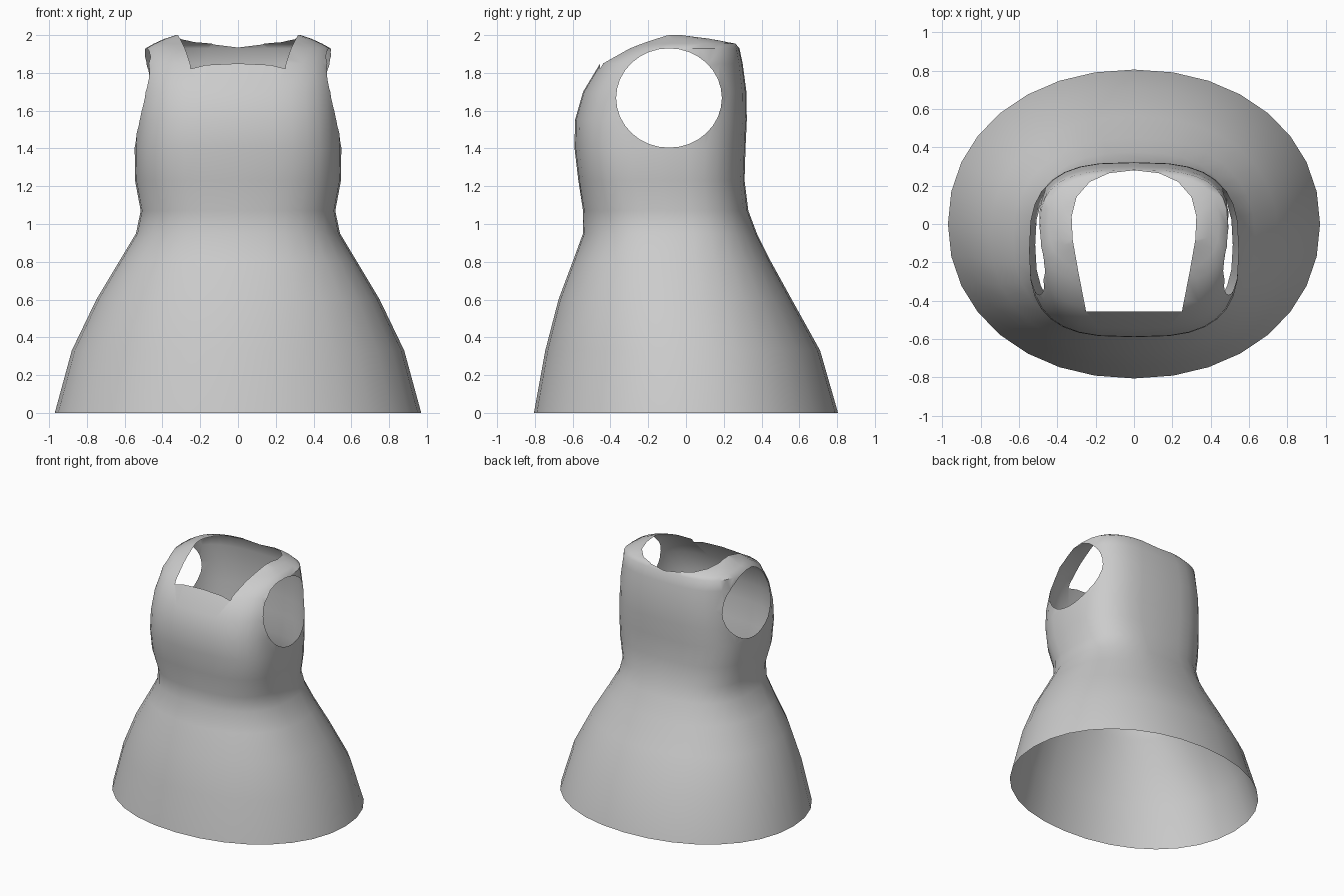
import bpy
import bmesh
import math

default = bpy.data.objects.get("Cube")
if default:
    bpy.data.objects.remove(default, do_unlink=True)


def material(name, value):
    mat = bpy.data.materials.new(name)
    mat.use_nodes = True
    mat.diffuse_color = (value, value, value, 1)
    mat.node_tree.nodes["Principled BSDF"].inputs["Base Color"].default_value = (value, value, value, 1)
    return mat


cloth = material("grey cloth", 0.6)
opening = material("opening", 0.1)  # temporary tag for faces to remove


def loft(name, rings, mats, bottom_index=0):
    """Closed solid through rings of points."""
    bm = bmesh.new()
    loops = [[bm.verts.new(p) for p in ring] for ring in rings]
    count = len(loops[0])
    for low, high in zip(loops, loops[1:]):
        for i in range(count):
            j = (i + 1) % count
            bm.faces.new((low[i], low[j], high[j], high[i]))
    bm.faces.new(loops[-1])
    bm.faces.new(loops[0][::-1]).material_index = bottom_index
    bmesh.ops.recalc_face_normals(bm, faces=bm.faces)
    mesh = bpy.data.meshes.new(name)
    bm.to_mesh(mesh)
    bm.free()
    for mat in mats:
        mesh.materials.append(mat)
    obj = bpy.data.objects.new(name, mesh)
    bpy.context.collection.objects.link(obj)
    return obj


def body_ring(z, half_width, front, back, power, sides=32):
    """Rounded-box section between a front and a back depth."""
    mid, depth = (front + back) / 2, (back - front) / 2
    ring = []
    for i in range(sides):
        a = math.tau * i / sides
        c, s = math.cos(a), math.sin(a)
        ring.append((half_width * math.copysign(abs(c) ** (2 / power), c),
                     mid + depth * math.copysign(abs(s) ** (2 / power), s), z))
    return ring


# Dress: height, half width, front, back, squareness
sections = [
    (0, .97, -.805, .805, 2.1),
    (.33, .88, -.745, .71, 2.1),
    (.6, .75, -.675, .56, 2.2),
    (.8, .63, -.60, .45, 2.3),
    (.95, .54, -.545, .375, 2.5),
    (1.07, .515, -.545, .33, 2.7),
    (1.23, .545, -.57, .31, 2.9),
    (1.4, .547, -.59, .315, 3),
    (1.55, .54, -.588, .322, 3),
    (1.7, .53, -.545, .32, 3),
    (1.85, .507, -.455, .30, 3),
    (1.93, .49, -.32, .283, 2.9),
    (1.955, .445, -.265, .265, 2.8),
    (1.98, .39, -.2, .17, 2.8),
    (2, .33, -.14, .03, 2.8),
]
dress = loft("dress", [body_ring(*s) for s in sections], [cloth, opening], 1)

# Armholes: one oval tunnel through both sides
oval = [(-.09 + .28 * math.cos(math.tau * i / 32), 1.667 + .263 * math.sin(math.tau * i / 32))
        for i in range(32)]
arm_cutter = loft("armhole_cutter", [[(x, y, z) for y, z in oval] for x in (-1, 1)], [opening])

# Neckline: square at the front, round at the back
half = [(.25, -.455), (.29, -.25), (.32, -.08), (.325, .04), (.30, .14), (.23, .22), (.13, .265)]
outline = half + [(0, .28)] + [(-x, y) for x, y in reversed(half)]
neck_cutter = loft("neck_cutter", [[(x, y, z) for x, y in outline] for z in (1.7, 2.3)], [opening])

bpy.ops.object.select_all(action="DESELECT")
bpy.context.view_layer.objects.active = dress
dress.select_set(True)
for cutter in (arm_cutter, neck_cutter):
    cutter.hide_render = True
    mod = dress.modifiers.new("cut", "BOOLEAN")
    mod.operation = "DIFFERENCE"
    mod.solver = "EXACT"
    mod.material_mode = "TRANSFER"
    mod.object = cutter
    bpy.ops.object.modifier_apply(modifier=mod.name)
    bpy.data.objects.remove(cutter, do_unlink=True)

# Keep only the cloth, leaving an open shell
tag = dress.data.materials.find(opening.name)
bm = bmesh.new()
bm.from_mesh(dress.data)
bmesh.ops.delete(bm, geom=[f for f in bm.faces if f.material_index == tag], context="FACES")
bm.to_mesh(dress.data)
bm.free()
dress.data.materials.pop(index=tag)
bpy.data.materials.remove(opening)
bpy.ops.object.shade_smooth_by_angle(angle=math.radians(50))
